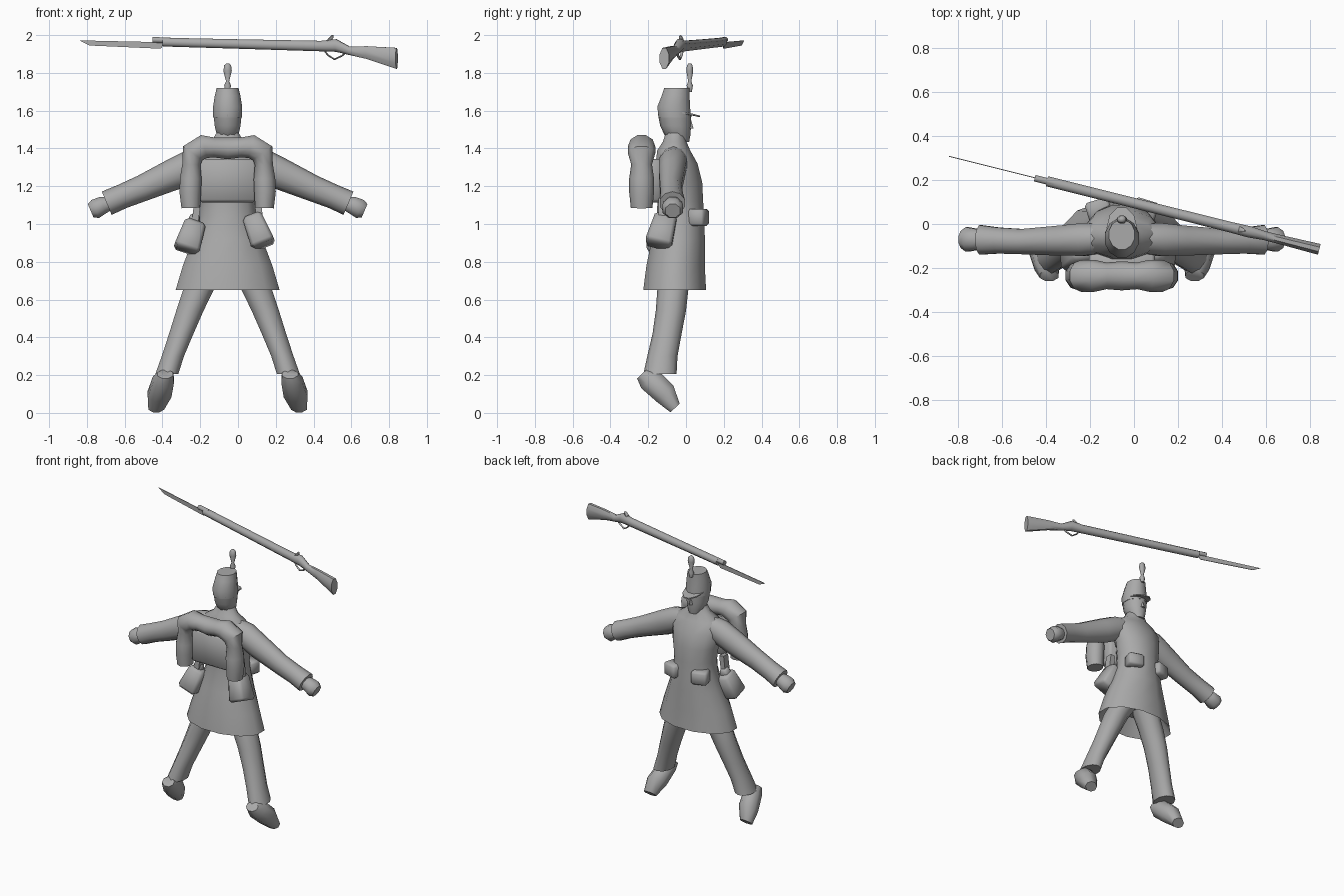
import bpy, bmesh, math
from mathutils import Vector, Euler, Matrix

CX = -0.055          # the figure's own middle line
X, Y, Z = Vector((1, 0, 0)), Vector((0, 1, 0)), Vector((0, 0, 1))

grey = bpy.data.materials.new("plain_grey")
grey.diffuse_color = (0.4, 0.4, 0.4, 1)


def finish(name, bm):
    bmesh.ops.recalc_face_normals(bm, faces=bm.faces)
    me = bpy.data.meshes.new(name)
    bm.to_mesh(me)
    bm.free()
    me.materials.append(grey)
    ob = bpy.data.objects.new(name, me)
    bpy.context.collection.objects.link(ob)
    return ob


def loft(name, secs, n=10, axes=None, side=1, cx=CX):
    """Skin elliptical rings (x, y, z, ru, rv); axes fixed or following the path."""
    bm = bmesh.new()
    pts = [Vector((cx + side * s[0], s[1], s[2])) for s in secs]
    rings = []
    for i, s in enumerate(secs):
        if axes:
            u, v = [Vector((side * a.x, a.y, a.z)).normalized() for a in axes]
        else:
            t = (pts[min(i + 1, len(pts) - 1)] - pts[max(i - 1, 0)]).normalized()
            u = t.cross(Y).normalized()
            v = u.cross(t)
        rings.append([bm.verts.new(pts[i] + u * s[3] * math.cos(a) + v * s[4] * math.sin(a))
                      for a in [2 * math.pi * (k + 0.5) / n for k in range(n)]])
    for a, b in zip(rings, rings[1:]):
        for k in range(n):
            bm.faces.new((a[k], a[(k + 1) % n], b[(k + 1) % n], b[k]))
    bm.faces.new(rings[0])
    bm.faces.new(rings[-1])
    return finish(name, bm)


def box(name, loc, size, rot=(0, 0, 0), taper=1.0, bevel=0.0):
    bm = bmesh.new()
    bmesh.ops.create_cube(bm, size=1)
    for v in bm.verts:
        if v.co.z > 0:
            v.co.x *= taper
            v.co.y *= taper
        v.co = Vector(a * b for a, b in zip(v.co, size))
    if bevel:
        bmesh.ops.bevel(bm, geom=bm.edges[:], offset=bevel, segments=1, affect='EDGES')
    bm.transform(Matrix.Translation(loc) @ Euler(rot).to_matrix().to_4x4())
    return finish(name, bm)


def plate(name, pts, offset):
    """Thin slab from a polygon extruded by an offset."""
    bm = bmesh.new()
    f = bm.faces.new([bm.verts.new(p) for p in pts])
    g = bmesh.ops.extrude_face_region(bm, geom=[f])
    bmesh.ops.translate(bm, vec=offset, verts=[e for e in g["geom"] if isinstance(e, bmesh.types.BMVert)])
    return finish(name, bm)


# Coat: hollow flared skirt, waist, chest, shoulders and neck
loft("coat", [(0, -.05, .76, .19, .11), (0, -.06, .65, .285, .172), (0, -.055, .78, .245, .16),
              (0, -.04, .92, .19, .145), (0, -.03, 1.04, .155, .13), (0, -.03, 1.12, .15, .125),
              (0, -.03, 1.22, .165, .12), (0, -.05, 1.32, .185, .115), (0, -.065, 1.39, .165, .09),
              (0, -.06, 1.435, .09, .065), (0, -.055, 1.5, .05, .048)], 12, (X, Y))

# Head, nose, cap, visor and plume
loft("head", [(0, -.025, 1.435, .038, .042), (0, -.045, 1.47, .06, .068),
              (0, -.055, 1.52, .072, .082), (0, -.06, 1.58, .078, .088)], 10, (X, Y))
loft("nose", [(0, .015, 1.505, .014, .025), (0, .015, 1.55, .006, .012)], 6, (X, Y))
loft("cap", [(0, -.06, 1.565, .079, .088), (0, -.065, 1.62, .08, .09),
             (0, -.055, 1.68, .07, .076), (0, -.048, 1.72, .06, .07)], 12, (X, Y))
plate("visor", [(CX - .07, -.02, 1.585), (CX - .055, .04, 1.575), (CX - .02, .075, 1.565),
                (CX + .02, .075, 1.565), (CX + .055, .04, 1.575), (CX + .07, -.02, 1.585)], (0, 0, .008))
loft("plume", [(0, .02, 1.70, .012, .012), (0, .02, 1.733, .02, .018), (0, .02, 1.755, .009, .009),
               (0, .02, 1.81, .024, .02), (0, .02, 1.84, .02, .016), (0, .02, 1.85, .008, .008)],
     8, (X, Y))

for s, tag in ((1, "right"), (-1, "left")):
    # Sleeves and hands
    slope = (Y, Vector((.39, 0, .92)))
    loft("sleeve_" + tag, [(.08, -.065, 1.35, .07, .07), (.17, -.07, 1.32, .078, .085),
                           (.27, -.075, 1.27, .072, .085), (.45, -.08, 1.19, .06, .07),
                           (.56, -.075, 1.145, .062, .065), (.64, -.072, 1.11, .07, .067)], 10, slope, s)
    loft("hand_" + tag, [(.61, -.07, 1.115, .035, .035), (.66, -.07, 1.1, .052, .05),
                         (.70, -.07, 1.08, .06, .056), (.725, -.07, 1.07, .042, .042)], 8, slope, s)
    # Trouser legs and shoes
    loft("leg_" + tag, [(.07, -.05, .8, .09, .09), (.155, -.07, .65, .085, .082),
                        (.2, -.08, .54, .076, .08), (.245, -.1, .42, .068, .077),
                        (.29, -.125, .3, .062, .08), (.322, -.138, .205, .064, .088)], 10, (X, Y), s)
    loft("shoe_" + tag, [(.33, -.235, .205, .045, .035), (.34, -.19, .175, .06, .07),
                         (.36, -.11, .1, .068, .066), (.378, -.058, .026, .045, .036)],
         8, (X, Vector((0, .73, .68))), s)
    # Cartridge boxes on the belt front
    box("belt_box_" + tag, (CX + s * .105, .065, 1.035), (.11, .09, .09), (0, 0, -s * .3), 1, .012)
    # Straps hanging down to the bags
    box("bag_strap_" + tag, (CX + s * .165, -.12, 1.07), (.035, .05, .13), (0, -s * .12, 0))

# Hip bags, wider at the bottom and swinging outward
box("hip_bag_right", (.105, -.125, .965), (.13, .145, .175), (-.25, -.38, 0), .8, .018)
box("hip_bag_left", (-.25, -.125, .935), (.14, .145, .165), (-.25, .32, 0), .8, .018)
box("flask_neck", (-.232, -.11, 1.02), (.07, .07, .06), (-.25, .2, 0), .7, .01)

# Knapsack with a rolled blanket arched over it, pinched by ties
box("knapsack", (CX, -.185, 1.23), (.3, .11, .23), (0, 0, 0), 1, .015)
half = [(.195, 1.085, .052), (.198, 1.17, .06), (.195, 1.24, .06), (.192, 1.315, .05),
        (.185, 1.375, .066), (.125, 1.41, .066), (.07, 1.405, .055)]
arch = [(-x, z, r) for x, z, r in half] + [(0, 1.4, .06)] + half[::-1]
loft("blanket_roll", [(x, -.235, z, r, r * 1.1) for x, z, r in arch], 10)

# Rifle, lying level and turned above the head


def gy(x):
    return -.03 - .25 * (x - .5)


def gun(name, secs, n=8):
    return loft(name, [(x, gy(x), z, ru, rv) for x, z, ru, rv in secs], n, (Vector((.24, .97, 0)), Z), 1, 0)


gun("rifle_muzzle", [(-.45, 1.975, .016, .016), (-.36, 1.972, .016, .016)])
gun("rifle_stock", [(-.395, 1.963, .025, .025), (.0, 1.953, .025, .027), (.44, 1.942, .026, .03),
                    (.52, 1.945, .028, .036), (.59, 1.917, .022, .024), (.68, 1.908, .023, .036),
                    (.84, 1.877, .027, .06)])
gun("rifle_hammer", [(.475, 1.965, .016, .014), (.495, 1.986, .01, .014), (.505, 1.993, .004, .007)], 6)
loft("trigger_guard", [(x, gy(x), z, .005, .007) for x, z in
                       ((.46, 1.915), (.475, 1.895), (.51, 1.872), (.55, 1.89), (.575, 1.912))],
     6, None, 1, 0)
plate("bayonet", [(x, gy(x), z) for x, z in
                  ((-.84, 1.972), (-.785, 1.945), (-.41, 1.928), (-.385, 1.962))], (.001, .004, 0))

# Soft shading with crisp edges kept
bpy.ops.object.select_all(action='SELECT')
bpy.context.view_layer.objects.active = bpy.context.selected_objects[0]
bpy.ops.object.shade_smooth_by_angle(angle=math.radians(50))
